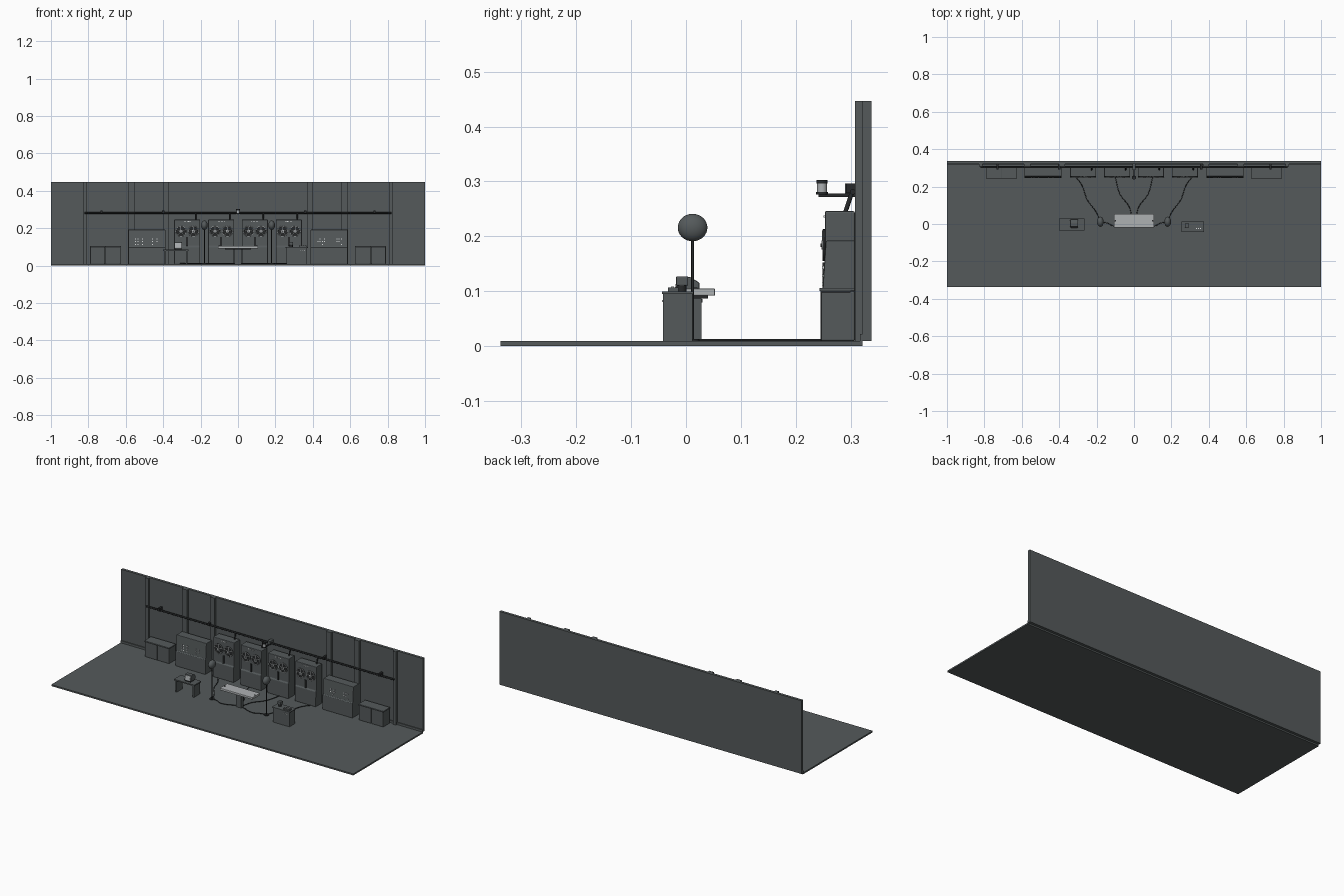
import bpy, bmesh, math, random
from mathutils import Vector

old = bpy.data.objects.get("Cube")
if old:
    bpy.data.objects.remove(old, do_unlink=True)
random.seed(4)


def material(name, rgb):
    m = bpy.data.materials.new(name)
    m.use_nodes = True
    m.diffuse_color = (*rgb, 1)
    m.node_tree.nodes["Principled BSDF"].inputs["Base Color"].default_value = (*rgb, 1)
    return m


GREY = material("slate grey", (0.09, 0.102, 0.105))
DARK = material("near black", (0.02, 0.022, 0.023))
LIGHT = material("pale metal", (0.42, 0.44, 0.45))
WHITE = material("indicator white", (0.7, 0.72, 0.72))


def mesh_object(name, bm, mat):
    bmesh.ops.recalc_face_normals(bm, faces=bm.faces)
    me = bpy.data.meshes.new(name)
    bm.to_mesh(me)
    bm.free()
    me.materials.append(mat)
    ob = bpy.data.objects.new(name, me)
    bpy.context.collection.objects.link(ob)
    return ob


def box(name, x, y, z, mat=GREY, bevel=0):
    """Box from (low, high) ranges on each axis."""
    bm = bmesh.new()
    bmesh.ops.create_cube(bm, size=1)
    for v in bm.verts:
        for i, r in enumerate((x, y, z)):
            v.co[i] = (r[0] + r[1]) / 2 + v.co[i] * (r[1] - r[0])
    ob = mesh_object(name, bm, mat)
    if bevel:
        mod = ob.modifiers.new("soft edges", "BEVEL")
        mod.width, mod.segments = bevel, 2
    return ob


def block(name, cx, w, y, z, mat=GREY, bevel=0):
    return box(name, (cx - w / 2, cx + w / 2), y, z, mat, bevel)


def extrude_profile(name, cx, w, profile, mat=GREY):
    """Side profile of (y, z) points swept across the width."""
    bm = bmesh.new()
    face = bm.faces.new([bm.verts.new((cx - w / 2, y, z)) for y, z in profile])
    new = bmesh.ops.extrude_face_region(bm, geom=[face])["geom"]
    bmesh.ops.translate(bm, vec=(w, 0, 0), verts=[g for g in new if isinstance(g, bmesh.types.BMVert)])
    ob = mesh_object(name, bm, mat)
    mod = ob.modifiers.new("soft edges", "BEVEL")
    mod.width, mod.segments = 0.003, 2
    return ob


def smooth(ob):
    bpy.ops.object.select_all(action="DESELECT")
    ob.select_set(True)
    bpy.context.view_layer.objects.active = ob
    bpy.ops.object.shade_smooth_by_angle()


def rod(name, a, b, r, mat=DARK, sides=16):
    a, b = Vector(a), Vector(b)
    bpy.ops.mesh.primitive_cylinder_add(vertices=sides, radius=r, depth=(b - a).length, location=(a + b) / 2)
    ob = bpy.context.object
    ob.rotation_euler = (b - a).to_track_quat("Z", "Y").to_euler()
    ob.name = name
    ob.data.materials.append(mat)
    smooth(ob)
    return ob


def cable(name, points, r=0.002):
    cu = bpy.data.curves.new(name, "CURVE")
    cu.dimensions, cu.bevel_depth, cu.bevel_resolution = "3D", r, 2
    sp = cu.splines.new("BEZIER")
    sp.bezier_points.add(len(points) - 1)
    for bp, co in zip(sp.bezier_points, points):
        bp.co = co
        bp.handle_left_type = bp.handle_right_type = "AUTO"
    cu.materials.append(DARK)
    ob = bpy.data.objects.new(name, cu)
    bpy.context.collection.objects.link(ob)


def reel(cx, cz, y):
    rod("reel_back", (cx, y + 0.003, cz), (cx, y, cz), 0.029, DARK, 32)
    bpy.ops.mesh.primitive_torus_add(major_segments=32, minor_segments=6, major_radius=0.0275,
                                     minor_radius=0.0015, location=(cx, y, cz), rotation=(math.pi / 2, 0, 0))
    rim = bpy.context.object
    rim.name = "reel_rim"
    rim.data.materials.append(LIGHT)
    smooth(rim)
    for k in range(5):
        t = math.radians(90 + 72 * k)
        rod("reel_spoke", (cx, y, cz), (cx + 0.027 * math.cos(t), y, cz + 0.027 * math.sin(t)), 0.0017, LIGHT, 6)
    rod("reel_hub", (cx, y, cz), (cx, y - 0.003, cz), 0.008, LIGHT)
    rod("reel_spindle", (cx, y, cz), (cx, y - 0.005, cz), 0.003, DARK)


FLOOR = 0.009
# Floor, back wall and wall ribs
box("floor", (-1, 1), (-0.338, 0.322), (0, FLOOR))
box("back_wall", (-1, 1), (0.322, 0.338), (FLOOR, 0.447))
box("skirting", (-1, 1), (0.317, 0.322), (FLOOR, 0.022))
for s in (-1, 1):
    for x, w in ((0.82, 0.02), (0.57, 0.034), (0.385, 0.03)):
        block("wall_rib", s * x, w, (0.308, 0.322), (FLOOR, 0.447))

# Wall rail with clips
rod("wall_rail", (-0.82, 0.304, 0.281), (0.82, 0.304, 0.281), 0.005)
for x in (-0.73, -0.4, 0.36, 0.73):
    block("rail_clip", x, 0.012, (0.292, 0.322), (0.279, 0.296), DARK)

# Lamp on its arm
block("lamp_mount", 0, 0.018, (0.29, 0.322), (0.278, 0.296))
block("lamp_arm", 0, 0.008, (0.242, 0.308), (0.272, 0.278), DARK)
rod("lamp_base", (0, 0.248, 0.276), (0, 0.248, 0.281), 0.011)
rod("lamp_glass", (0, 0.248, 0.281), (0, 0.248, 0.296), 0.009, LIGHT)
rod("lamp_cap", (0, 0.248, 0.296), (0, 0.248, 0.303), 0.01)

# Tape cabinets
for cx in (-0.272, -0.09, 0.09, 0.272):
    extrude_profile("tape_cabinet", cx, 0.139, [(0.248, FLOOR), (0.308, FLOOR), (0.308, 0.246), (0.253, 0.246),
                                               (0.253, 0.104), (0.248, 0.1)])
    for side in (-1, 1):
        reel(cx + side * 0.033, 0.184, 0.25)
    block("tape_slot", cx, 0.011, (0.249, 0.255), (0.105, 0.152), DARK)
    for k in range(5):
        block("cabinet_light", cx - 0.016 + k * 0.008, 0.004, (0.251, 0.255), (0.234, 0.238), WHITE)
    rod("cabinet_conduit", (cx + 0.045, 0.29, 0.243), (cx + 0.045, 0.303, 0.281), 0.004)

for s in (-1, 1):
    # Wall consoles with indicator panels
    extrude_profile("wall_console", s * 0.487, 0.198, [(0.245, FLOOR), (0.308, FLOOR), (0.308, 0.192),
                                                      (0.255, 0.192), (0.249, 0.1), (0.245, 0.098)])
    for x0 in (-0.06, 0.03):
        for i in range(4):
            for z in (0.113, 0.128, 0.143):
                if random.random() < 0.55:
                    block("console_light", s * 0.487 + x0 + i * 0.012, 0.005,
                          (0.248, 0.255), (z - 0.0025, z + 0.0025), WHITE)
    # Low storage units with lids
    for x in (0.668, 0.75):
        block("storage_unit", s * x, 0.08, (0.246, 0.308), (FLOOR, 0.1), GREY, 0.003)
        block("storage_lid", s * x, 0.084, (0.243, 0.308), (0.1, 0.106), GREY, 0.002)
        block("storage_seam", s * x, 0.08, (0.245, 0.3), (0.097, 0.101), DARK)

    # Globe on a stand
    gx, gy = s * 0.18, 0.012
    bpy.ops.mesh.primitive_uv_sphere_add(segments=32, ring_count=16, radius=1, location=(gx, gy, 0.216))
    globe = bpy.context.object
    globe.name = "globe"
    globe.scale = (0.018, 0.027, 0.025)
    globe.data.materials.append(GREY)
    smooth(globe)
    rod("globe_pole", (gx, gy, FLOOR), (gx, gy, 0.194), 0.0025)
    rod("globe_foot", (gx, gy, FLOOR), (gx, gy, FLOOR + 0.004), 0.014)

    # Floor cables
    z = FLOOR + 0.002
    cable("globe_cable", [(gx, gy, z), (s * 0.2, 0.06, z), (s * 0.25, 0.13, z), (s * 0.28, 0.21, z), (s * 0.31, 0.25, z)])
    cable("table_cable", [(s * 0.01, 0.03, z), (s * 0.025, 0.09, z), (s * 0.075, 0.16, z), (s * 0.1, 0.25, z)])
    cable("link_cable", [(gx, gy, z), (s * 0.14, 0.004, z), (s * 0.11, -0.01, z), (s * 0.02, 0.015, z)])

# Central table
box("table_top", (-0.108, 0.108), (-0.018, 0.053), (0.092, 0.105), LIGHT, 0.002)
box("table_underplate", (-0.07, 0.07), (-0.005, 0.04), (0.087, 0.092), DARK)
box("table_pedestal", (-0.018, 0.018), (0.005, 0.028), (FLOOR, 0.088), GREY)
for s in (-1, 1):
    rod("table_knob", (s * 0.1, 0.017, 0.104), (s * 0.1, 0.017, 0.107), 0.004)

# Desk with a monitor
box("desk_top", (-0.4, -0.265), (-0.035, 0.03), (0.079, 0.086), GREY)
for x in (-0.39, -0.275):
    block("desk_leg", x, 0.008, (-0.03, 0.026), (FLOOR, 0.079))
box("monitor_foot", (-0.338, -0.302), (-0.018, 0.022), (0.086, 0.091), DARK)
extrude_profile("monitor", -0.32, 0.042, [(-0.02, 0.091), (0.025, 0.091), (0.025, 0.115), (0.008, 0.126), (-0.015, 0.126)])
extrude_profile("monitor_screen", -0.32, 0.034, [(-0.0215, 0.095), (-0.0185, 0.095), (-0.0155, 0.121), (-0.0175, 0.121)], LIGHT)

# Control stand
box("control_stand", (0.26, 0.37), (-0.042, 0.012), (FLOOR, 0.095), GREY)
box("control_top", (0.255, 0.375), (-0.044, 0.014), (0.095, 0.099), GREY)
box("control_panel", (0.325, 0.365), (-0.033, -0.014), (0.099, 0.107), GREY)
rod("control_dial", (0.284, -0.008, 0.099), (0.284, -0.008, 0.112), 0.009)
box("control_scope", (0.273, 0.295), (-0.018, 0.004), (0.11, 0.127), GREY, 0.002)
for k in range(3):
    block("control_button", 0.333 + k * 0.011, 0.005, (-0.027, -0.022), (0.106, 0.109), WHITE)
    block("stand_light", 0.333 + k * 0.011, 0.004, (-0.0435, -0.041), (0.08, 0.084), WHITE)
